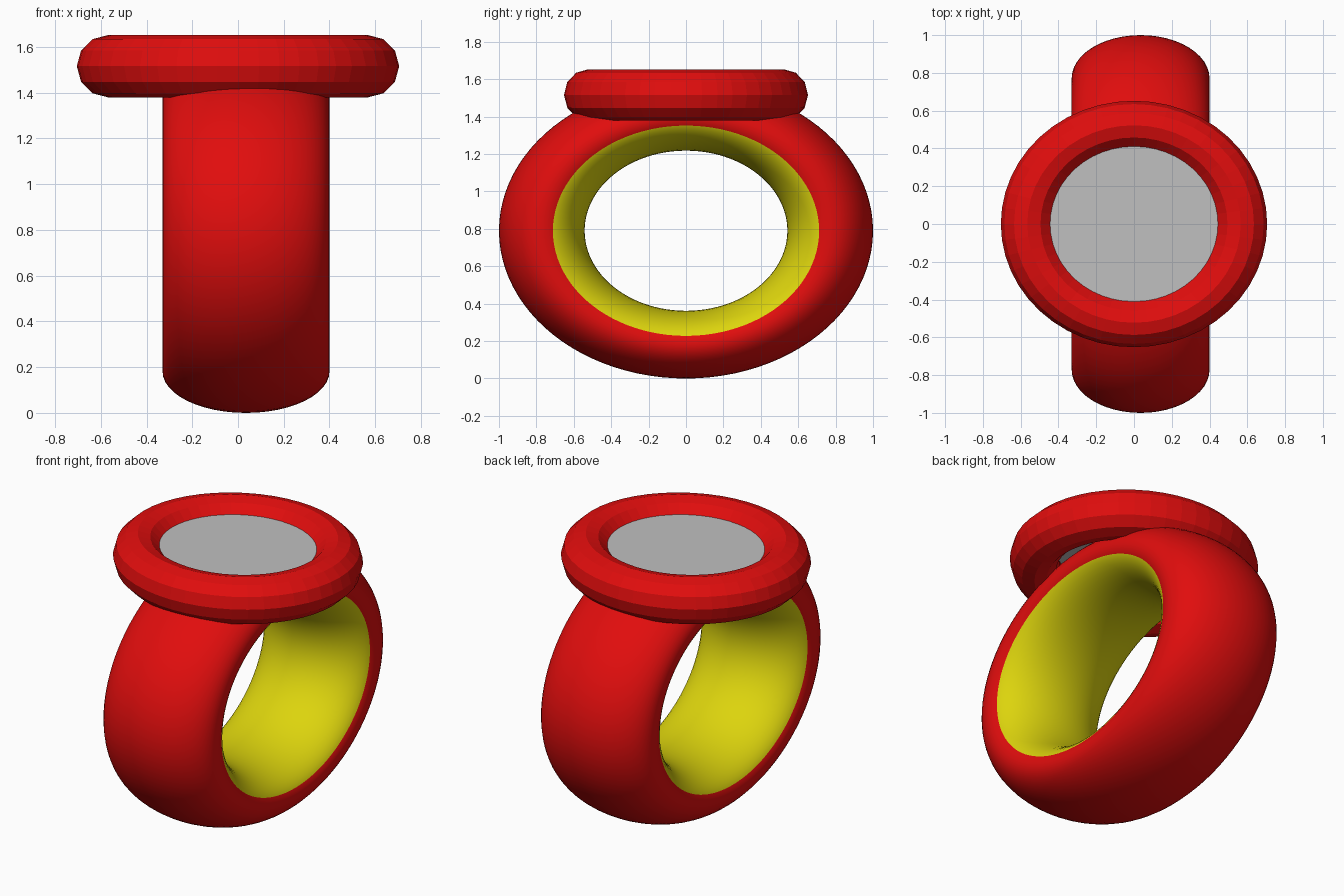
import bpy, bmesh
from math import cos, sin, pi
from mathutils import Vector

if "Cube" in bpy.data.objects:
    bpy.data.objects.remove(bpy.data.objects["Cube"])


def material(name, rgb):
    m = bpy.data.materials.new(name)
    m.diffuse_color = (*rgb, 1)
    m.use_nodes = True
    m.node_tree.nodes["Principled BSDF"].inputs["Base Color"].default_value = m.diffuse_color
    return m


red = material("red", (0.75, 0.004, 0.004))
yellow = material("yellow", (0.72, 0.66, 0.004))
grey = material("grey", (0.53, 0.53, 0.53))


def finish(name, bm, mats, smooth):
    bmesh.ops.recalc_face_normals(bm, faces=bm.faces)
    for f in bm.faces:
        f.smooth = smooth
    me = bpy.data.meshes.new(name)
    bm.to_mesh(me)
    bm.free()
    for m in mats:
        me.materials.append(m)
    ob = bpy.data.objects.new(name, me)
    bpy.context.collection.objects.link(ob)
    return ob


def torus(name, place, n_major, n_minor, mats, smooth, is_second=lambda a: False):
    """place(u, v) maps the ring angle u and the tube angle v to a point."""
    bm = bmesh.new()
    rows = [[bm.verts.new(place(2 * pi * i / n_major, 2 * pi * j / n_minor))
             for j in range(n_minor)] for i in range(n_major)]
    for i in range(n_major):
        a, b = rows[i], rows[(i + 1) % n_major]
        for j in range(n_minor):
            k = (j + 1) % n_minor
            f = bm.faces.new((a[j], b[j], b[k], a[k]))
            f.material_index = int(is_second(2 * pi * (j + 0.5) / n_minor))
    return finish(name, bm, mats, smooth)


# finger band: wide oval torus around the x axis, yellow on the inner side
def band_point(u, v):
    r = 0.771 + 0.229 * cos(v)
    return Vector((0.035 + 0.365 * sin(v), r * cos(u), 0.79 + 0.79 * r * sin(u)))


torus("band", band_point, 96, 48, [red, yellow], True,
      lambda v: 105 < v * 180 / pi < 255)


# bezel: faceted torus lying flat on top
def bezel_point(u, v):
    r = 0.565 + 0.14 * cos(v)
    return Vector((r * cos(u), 0.925 * r * sin(u), 1.516 + 0.137 * sin(v)))


torus("bezel", bezel_point, 48, 12, [red], False)

# face plate: thin grey disc inside the bezel
bm = bmesh.new()
bmesh.ops.create_circle(bm, cap_ends=True, segments=48, radius=0.5)
for v in bm.verts:
    v.co = Vector((v.co.x, v.co.y * 0.925, 1.585))
finish("face_plate", bm, [grey], False)
